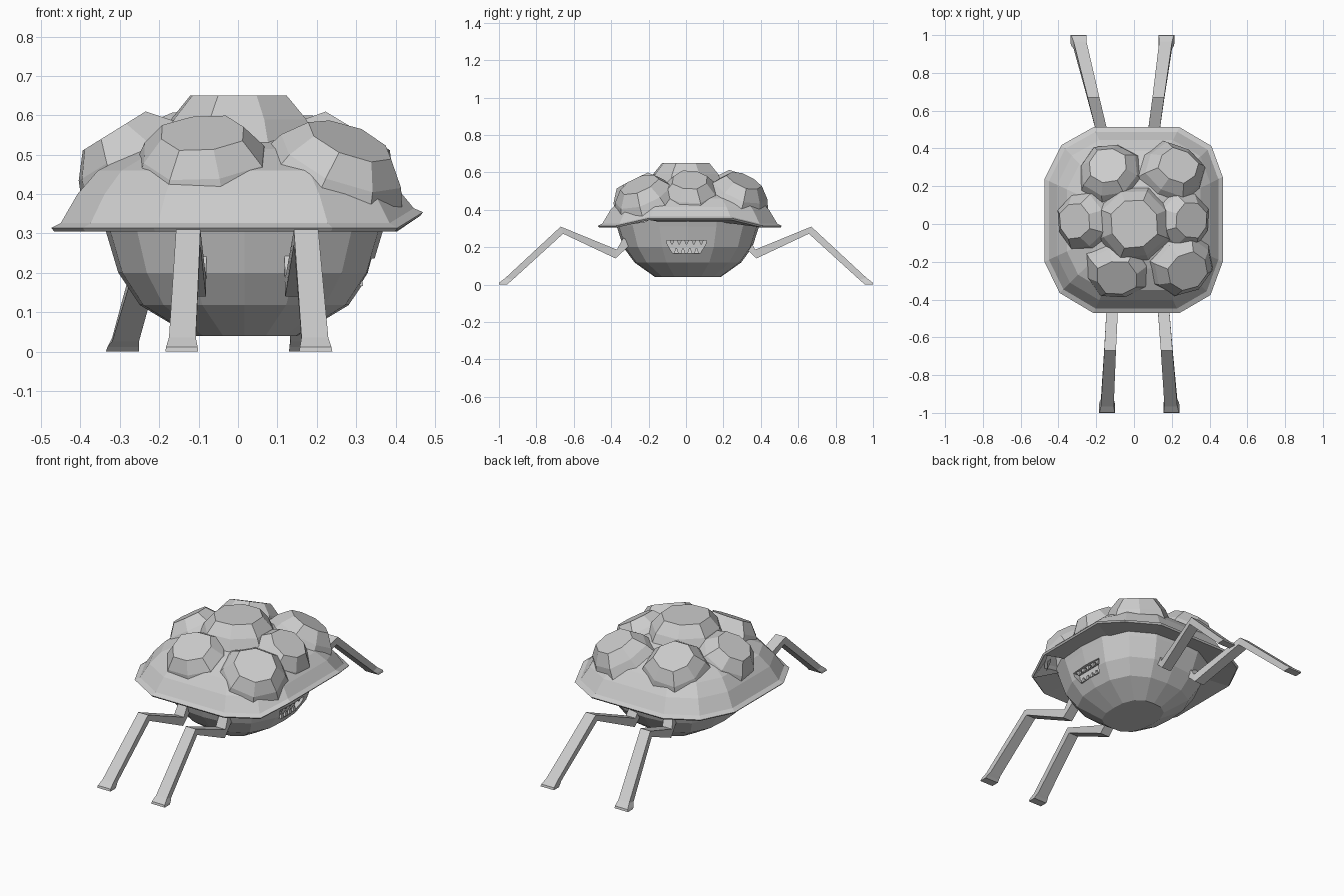
import bpy, bmesh, math
from mathutils import Vector

if "Cube" in bpy.data.objects:
    bpy.data.objects.remove(bpy.data.objects["Cube"])


def make(name, bm):
    bmesh.ops.recalc_face_normals(bm, faces=bm.faces)
    me = bpy.data.meshes.new(name)
    bm.to_mesh(me)
    bm.free()
    ob = bpy.data.objects.new(name, me)
    bpy.context.collection.objects.link(ob)
    return ob


def loft(name, rings):
    bm = bmesh.new()
    vr = [[bm.verts.new(p) for p in r] for r in rings]
    n = len(rings[0])
    for a, b in zip(vr, vr[1:]):
        for i in range(n):
            j = (i + 1) % n
            bm.faces.new((a[i], a[j], b[j], b[i]))
    bm.faces.new(vr[0][::-1])
    bm.faces.new(vr[-1])
    return make(name, bm)


def boolean(ob, other, op):
    m = ob.modifiers.new("bool", 'BOOLEAN')
    m.object, m.operation, m.solver = other, op, 'EXACT'
    bpy.context.view_layer.objects.active = ob
    bpy.ops.object.modifier_apply(modifier=m.name)
    bpy.data.objects.remove(other)


def open_cap(ob, z, sign):
    # remove the hidden cap between body and shell
    bm = bmesh.new()
    bm.from_mesh(ob.data)
    caps = [f for f in bm.faces if f.normal.z * sign > 0.9
            and abs(f.calc_center_median().z - z) < 0.004]
    bmesh.ops.delete(bm, geom=caps, context='FACES')
    bm.to_mesh(ob.data)
    bm.free()


# shell: twelve-sided rim with the mouth side lifted, low dome above
outline = [(0.24, 0.513), (-0.214, 0.513), (-0.384, 0.418), (-0.474, 0.238),
           (-0.474, -0.20), (-0.394, -0.365), (-0.214, -0.472), (0.24, -0.472),
           (0.405, -0.376), (0.47, -0.20), (0.47, 0.249), (0.41, 0.413)]
levels = [(0.70, 0.335, 0), (0.985, 0.305, 0.04), (1.0, 0.314, 0.04),
          (0.95, 0.326, 0.038), (0.86, 0.40, 0.015), (0.75, 0.46, 0),
          (0.52, 0.515, 0), (0.25, 0.56, 0)]
rings = [[(x * s, 0.02 + (y - 0.02) * s, z + (lift if x > 0.45 else 0))
          for x, y in outline] for s, z, lift in levels]
shell = loft("rock_shell", rings)

# boulder knobs: centre of top face, outward normal, top radii (across, along)
knobs = [((0.0, 0.0, 0.65), (0, 0, 1), 0.125, 0.13),
         ((-0.14, 0.31, 0.57), (-0.15, 0.45, 1), 0.10, 0.10),
         ((0.235, 0.31, 0.555), (0.35, 0.4, 1), 0.108, 0.095),
         ((0.305, 0.02, 0.56), (0.6, 0, 1), 0.098, 0.095),
         ((0.285, -0.25, 0.535), (0.4, -0.4, 1), 0.112, 0.105),
         ((-0.09, -0.285, 0.555), (-0.05, -0.5, 1), 0.11, 0.10),
         ((-0.315, 0.015, 0.56), (-0.62, 0, 1), 0.095, 0.095)]
for k, (c, n, ru, rv) in enumerate(knobs):
    c, n = Vector(c), Vector(n).normalized()
    u = (Vector((1, 0, 0)) - n * n.x).normalized()
    v = n.cross(u)
    ring_set = []
    for grow, d in ((0.085, 0.14), (0.05, 0.06), (0.0, 0.0)):
        ring = []
        for i in range(8):
            a = math.tau * (i + 0.5) / 8 + 0.15 * math.sin(k * 2.1)
            q = 1.03 + 0.05 * math.sin(3 * i + k)
            ring.append(c - n * d + u * q * (ru + grow) * math.cos(a)
                        + v * q * (rv + grow) * math.sin(a))
        ring_set.append(ring)
    boolean(shell, loft("knob", ring_set), 'UNION')
open_cap(shell, 0.335, -1)


# body: faceted bowl with rounded-square section
def bowl_ring(z, hx, hy):
    pts = []
    for i in range(16):
        a = math.tau * i / 16
        c, s = math.cos(a), math.sin(a)
        k = (abs(c) ** 2.7 + abs(s) ** 2.7) ** (-1 / 2.7)
        pts.append((0.016 + hx * c * k, 0.01 + hy * s * k, z))
    return pts


body = loft("body", [bowl_ring(*r) for r in (
    (0.04, 0.135, 0.175), (0.118, 0.265, 0.285), (0.20, 0.32, 0.345),
    (0.31, 0.353, 0.38), (0.36, 0.37, 0.39))])

# mouth: recessed trapezoid on the +x side
mouth = [(-0.104, 0.236), (-0.10, 0.215), (-0.072, 0.168),
         (0.076, 0.168), (0.105, 0.215), (0.11, 0.236)]
boolean(body, loft("mouth_cutter", [[(x, y, z) for y, z in mouth]
                                    for x in (0.295, 0.45)]), 'DIFFERENCE')
open_cap(body, 0.36, 1)


# teeth: small four-sided spikes, upper and lower rows
def tooth(name, x, y, z, h):
    base = [(x - 0.012, y - 0.013, z), (x + 0.006, y - 0.013, z),
            (x + 0.006, y + 0.013, z), (x - 0.012, y + 0.013, z)]
    tip = [(x + (p[0] - x) * 0.3, y + (p[1] - y) * 0.25, z + h) for p in base]
    loft(name, [base, tip])


for i in range(5):
    tooth("upper_tooth", 0.325, -0.075 + 0.039 * i, 0.237, -0.022)
for i in range(4):
    tooth("lower_tooth", 0.312, -0.052 + 0.036 * i, 0.167, 0.028)

# legs: upper (y, z), lower (y, z), half width for each joint
joints = [((0.335, 0.25), (0.29, 0.22), 0.028), ((0.37, 0.187), (0.377, 0.14), 0.03),
          ((0.67, 0.31), (0.657, 0.272), 0.031), ((0.965, 0.036), (0.927, 0.026), 0.034),
          ((0.997, 0.012), (0.943, 0.012), 0.04), ((1.0, 0.0), (0.955, 0.0), 0.042)]
legs = [("front_left_leg", -1, -0.108, -0.143), ("front_right_leg", -1, 0.145, 0.198),
        ("back_left_leg", 1, -0.125, -0.294), ("back_right_leg", 1, 0.08, 0.172)]
for name, side, x0, x1 in legs:
    secs = []
    for up, lo, w in joints:
        x = x0 + (x1 - x0) * ((up[0] + lo[0]) / 2 - 0.31) / 0.67
        secs.append([(x - w, side * up[0], up[1]), (x + w, side * up[0], up[1]),
                     (x + w, side * lo[0], lo[1]), (x - w, side * lo[0], lo[1])])
    loft(name, secs)
